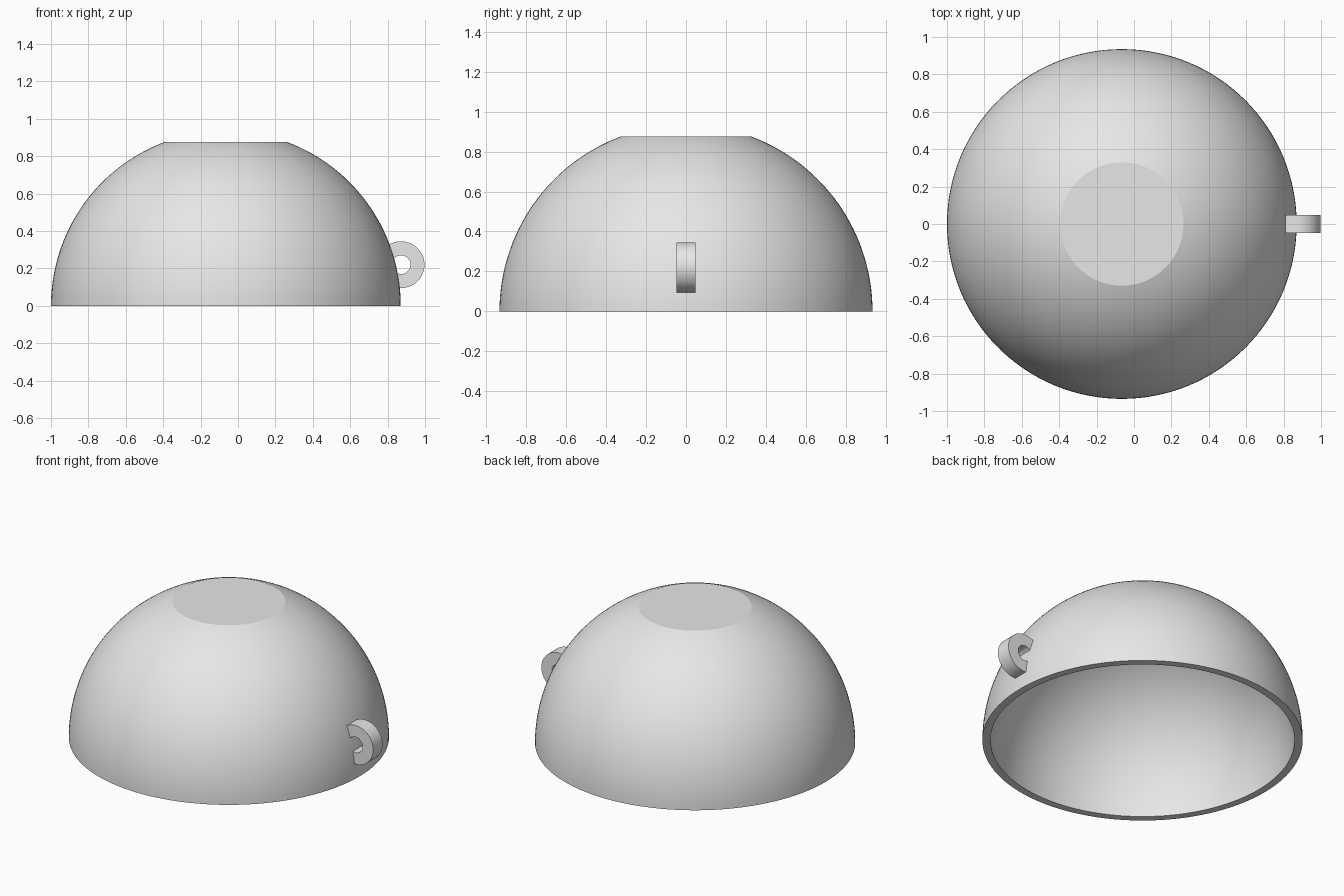
import bpy, bmesh
from math import radians, sin, cos, asin, sqrt, pi
from mathutils import Matrix, Vector

cube = bpy.data.objects.get("Cube")
if cube:
    bpy.data.objects.remove(cube, do_unlink=True)

grey = bpy.data.materials.new("plain grey")
grey.use_nodes = True
grey.diffuse_color = (0.8, 0.8, 0.8, 1)
grey.node_tree.nodes["Principled BSDF"].inputs["Base Color"].default_value = grey.diffuse_color

OUTER, INNER = 0.935, 0.888      # dome radii
TOP, CEILING = 0.875, 0.83       # flat cap, outside and inside
CENTRE_X = -0.065


def finish(name, bm, location):
    """Turn a bmesh into a shaded, coloured object."""
    bmesh.ops.remove_doubles(bm, verts=bm.verts, dist=1e-5)
    bmesh.ops.recalc_face_normals(bm, faces=bm.faces)
    mesh = bpy.data.meshes.new(name)
    bm.to_mesh(mesh)
    bm.free()
    mesh.materials.append(grey)
    obj = bpy.data.objects.new(name, mesh)
    bpy.context.collection.objects.link(obj)
    obj.location = location
    bpy.ops.object.select_all(action="DESELECT")
    obj.select_set(True)
    bpy.context.view_layer.objects.active = obj
    bpy.ops.object.shade_smooth_by_angle(angle=radians(15))
    return obj


def dome_arc(radius, height, steps=32):
    """Profile from the rim up to a flat cut at the given height."""
    end = asin(height / radius)
    return [Vector((radius * cos(end * i / steps), 0, radius * sin(end * i / steps)))
            for i in range(steps + 1)]


# Upturned bowl: a closed lathe profile spun round the vertical axis
profile = [Vector((0, 0, TOP))] + dome_arc(OUTER, TOP)[::-1]
profile += dome_arc(INNER, CEILING) + [Vector((0, 0, CEILING))]
bm = bmesh.new()
verts = [bm.verts.new(p) for p in profile]
edges = [bm.edges.new(pair) for pair in zip(verts, verts[1:])]
bmesh.ops.spin(bm, geom=verts + edges, cent=(0, 0, 0), axis=(0, 0, 1),
               angle=2 * pi, steps=128, use_merge=False)
finish("bowl", bm, (CENTRE_X, 0, 0))

# Ring handle: a rectangular section swept until both ends sit in the wall
HOLE, RIM, HALF_WIDTH = 0.05, 0.125, 0.048
START, END = radians(-112), radians(140)
bm = bmesh.new()
section = [bm.verts.new((r, y, 0)) for r, y in
           ((HOLE, -HALF_WIDTH), (RIM, -HALF_WIDTH), (RIM, HALF_WIDTH), (HOLE, HALF_WIDTH))]
face = bm.faces.new(section)
bmesh.ops.rotate(bm, verts=section, cent=(0, 0, 0), matrix=Matrix.Rotation(-START, 3, "Y"))
first = bmesh.ops.duplicate(bm, geom=[face])["geom"]
bmesh.ops.spin(bm, geom=[face], cent=(0, 0, 0), axis=(0, -1, 0),
               angle=END - START, steps=48)
finish("ring_handle", bm, (0.872, 0, 0.22))
